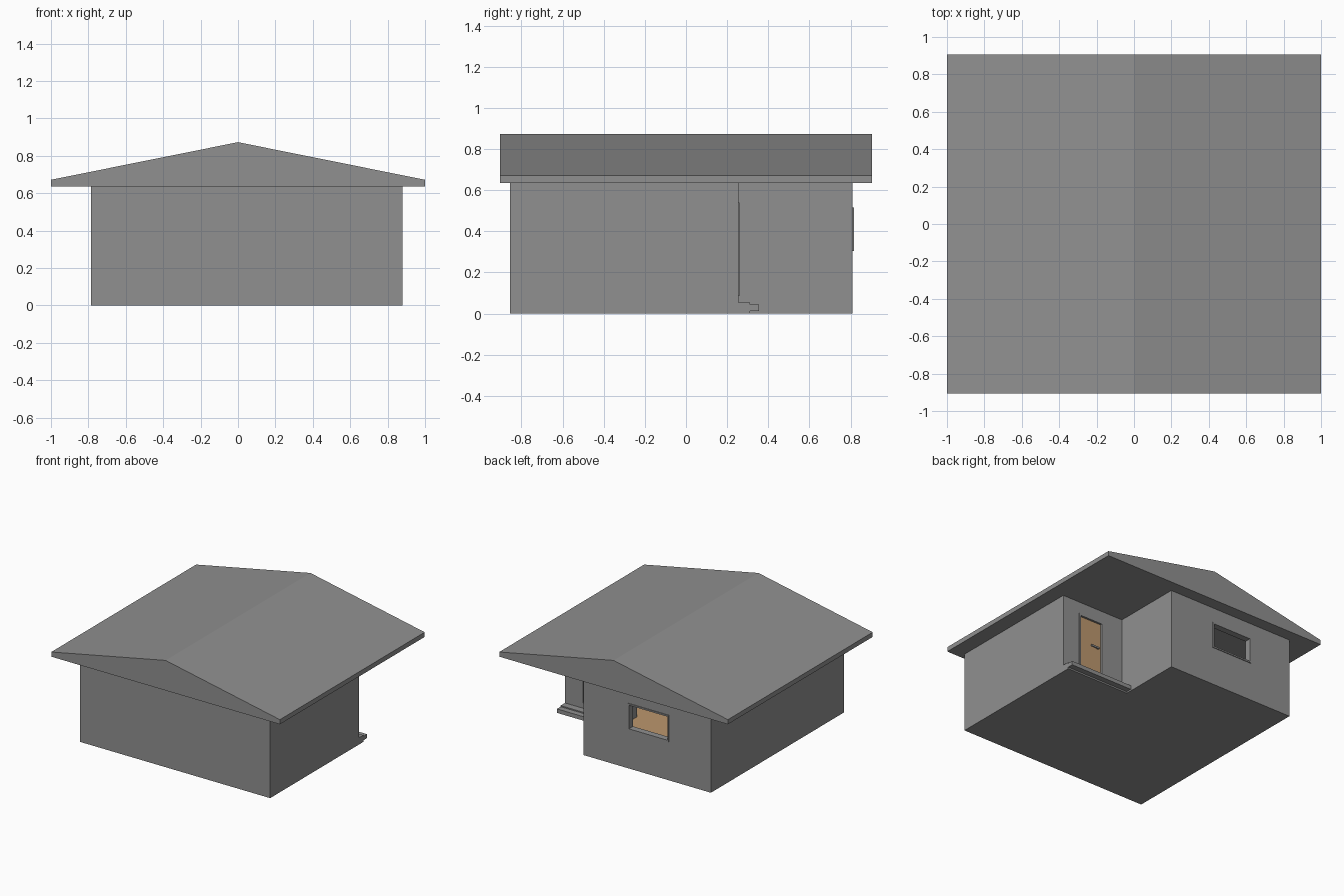
import bpy, bmesh

if "Cube" in bpy.data.objects:
    bpy.data.objects.remove(bpy.data.objects["Cube"])


def material(name, rgb):
    m = bpy.data.materials.new(name)
    m.diffuse_color = (*rgb, 1)
    m.use_nodes = True
    m.node_tree.nodes["Principled BSDF"].inputs["Base Color"].default_value = m.diffuse_color
    return m


GRAY = material("plaster_gray", (0.28, 0.28, 0.28))
TAN = material("wood_tan", (0.50, 0.31, 0.155))


def prism(name, pts, vec, mat):
    """Extrude a closed 3D outline along vec."""
    bm = bmesh.new()
    face = bm.faces.new([bm.verts.new(p) for p in pts])
    ext = bmesh.ops.extrude_face_region(bm, geom=[face])
    bmesh.ops.translate(bm, vec=vec, verts=[v for v in ext["geom"] if isinstance(v, bmesh.types.BMVert)])
    bmesh.ops.recalc_face_normals(bm, faces=bm.faces)
    me = bpy.data.meshes.new(name)
    bm.to_mesh(me)
    bm.free()
    me.materials.append(mat)
    ob = bpy.data.objects.new(name, me)
    bpy.context.collection.objects.link(ob)
    return ob


def box(name, x0, x1, y0, y1, z0, z1, mat=GRAY):
    pts = [(x0, y0, z0), (x1, y0, z0), (x1, y1, z0), (x0, y1, z0)]
    return prism(name, pts, (0, 0, z1 - z0), mat)


def cut(ob, cutter):
    mod = ob.modifiers.new("cut", "BOOLEAN")
    mod.operation, mod.solver, mod.object = "DIFFERENCE", "EXACT", cutter
    bpy.context.view_layer.objects.active = ob
    bpy.ops.object.modifier_apply(modifier=mod.name)
    bpy.data.objects.remove(cutter)


def outline(t, z):
    """L-shaped floor plan, moved inward by t."""
    x0, x1, xn = -0.785 + t, 0.88 - t, 0.328 - t
    y0, y1, yn = -0.855 + t, 0.81 - t, 0.255 - t
    return [(x0, y0, z), (x1, y0, z), (x1, yn, z), (xn, yn, z), (xn, y1, z), (x0, y1, z)]


T, FLOOR, TOP = 0.045, 0.085, 0.635
DOOR = (0.507, 0.734, FLOOR, 0.54)
WINDOW = (-0.42, -0.06, 0.305, 0.515)


def frame(name, rect, y, w):
    """Shallow rectangular frame lining an opening in a back wall."""
    x0, x1, z0, z1 = rect
    ob = box(name, x0, x1, y - T, y + 0.006, z0, z1)
    cut(ob, box("cutter", x0 + w, x1 - w, y - 0.2, y + 0.1, z0 + w, z1 - w))


# Hollow L-shaped walls with door and window openings
walls = prism("walls", outline(0, 0), (0, 0, TOP), GRAY)
cut(walls, prism("cutter", outline(T, FLOOR - 0.005), (0, 0, 1), GRAY))
for (x0, x1, z0, z1), y in ((DOOR, 0.255), (WINDOW, 0.81)):
    cut(walls, box("cutter", x0, x1, y - 0.1, y + 0.1, z0, z1))
prism("interior_floor", outline(T, FLOOR - 0.005), (0, 0, 0.005), TAN)

# Gabled roof
prism("roof", [(-1, -0.905, TOP), (1, -0.905, TOP), (1, -0.905, 0.672), (0, -0.905, 0.873),
               (-1, -0.905, 0.672)], (0, 1.81, 0), GRAY)

# Door and window
frame("door_frame", DOOR, 0.255, 0.014)
frame("window_frame", WINDOW, 0.81, 0.012)
box("door", 0.521, 0.72, 0.215, 0.245, FLOOR + 0.014, 0.526, TAN)
box("door_handle", 0.545, 0.615, 0.252, 0.260, 0.312, 0.326)
box("door_handle_stem", 0.545, 0.560, 0.245, 0.252, 0.312, 0.326)

# Porch steps in the notch
box("upper_step", 0.328, 0.88, 0.255, 0.31, 0, 0.053)
box("lower_step", 0.328, 0.88, 0.31, 0.355, 0.0125, 0.044)
